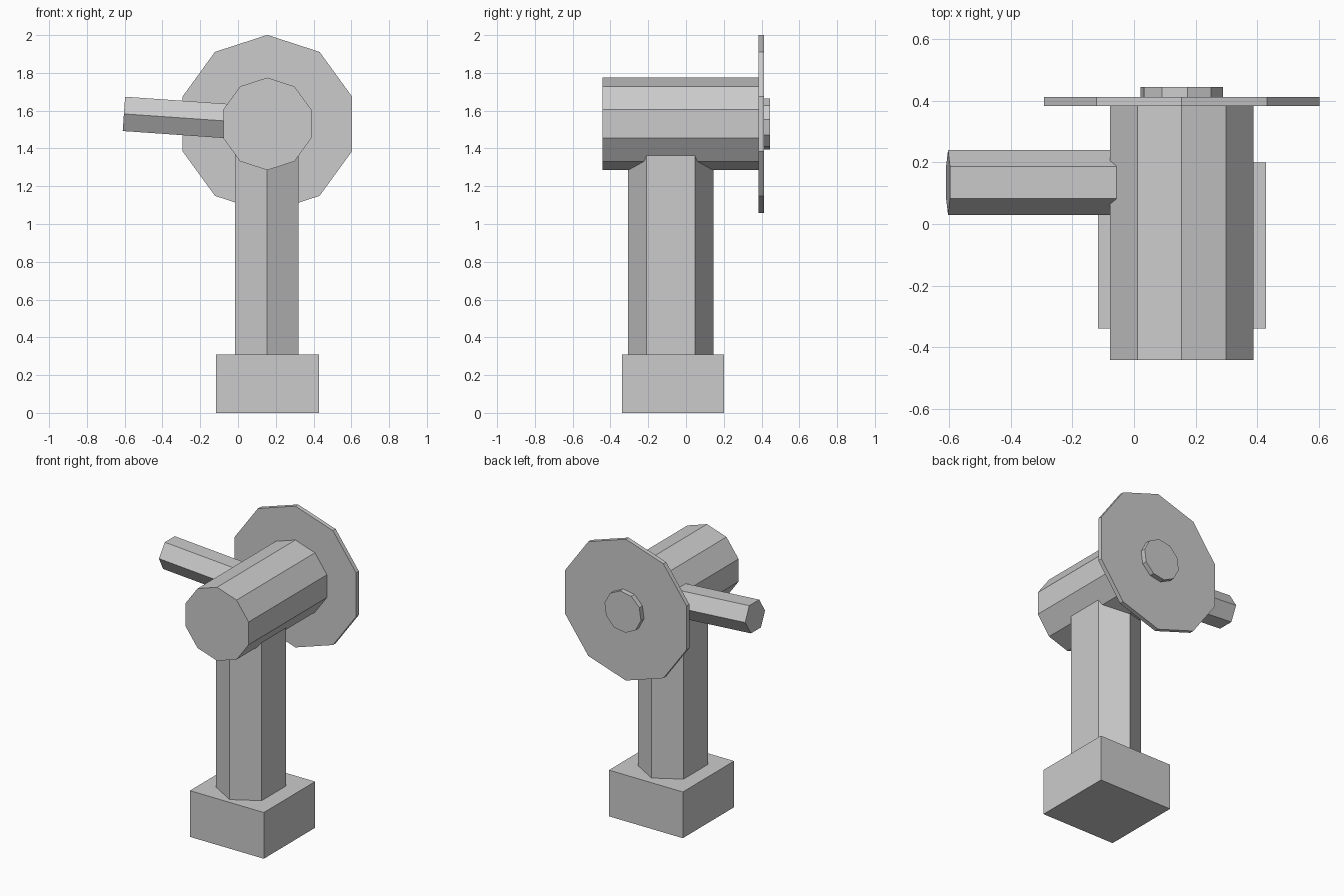
import bpy, bmesh, math
from mathutils import Vector

if "Cube" in bpy.data.objects:
    bpy.data.objects.remove(bpy.data.objects["Cube"])


def prism(name, start, end, ring_u, ring_v, sides, phase=0.0):
    """Flat-capped prism from start to end; ring_u / ring_v are the cross-section radii vectors."""
    start, end, ring_u, ring_v = map(Vector, (start, end, ring_u, ring_v))
    bm = bmesh.new()
    angles = [math.radians(phase) + math.tau * i / sides for i in range(sides)]
    rings = [[bm.verts.new(c + ring_u * math.cos(a) + ring_v * math.sin(a)) for a in angles]
             for c in (start, end)]
    for i in range(sides):
        j = (i + 1) % sides
        bm.faces.new((rings[0][i], rings[0][j], rings[1][j], rings[1][i]))
    for ring in rings:
        bm.faces.new(ring)
    bmesh.ops.recalc_face_normals(bm, faces=bm.faces[:])
    mesh = bpy.data.meshes.new(name)
    bm.to_mesh(mesh)
    bm.free()
    obj = bpy.data.objects.new(name, mesh)
    bpy.context.collection.objects.link(obj)
    return obj


CX, CZ = 0.155, 1.53   # shared axis of barrel, disc and hub


def along_y(name, y0, y1, radius, phase):
    return prism(name, (CX, y0, CZ), (CX, y1, CZ), (radius, 0, 0), (0, 0, radius), 10, phase)


# Square base block
bpy.ops.mesh.primitive_cube_add(size=1, location=(0.156, -0.07, 0.154))
base = bpy.context.object
base.name = "base"
base.scale = (0.545, 0.54, 0.308)

# Six-sided post, slightly wider front to back, ending inside the barrel
post_profile = prism("post", (0.153, -0.081, 0.30), (0.153, -0.081, 1.50),
                     (0.194, 0, 0), (0, 0.226, 0), 6, 30)
for v in post_profile.data.vertices:      # widen the flat side faces
    dy = v.co.y + 0.081
    if abs(dy) < 0.2:
        v.co.y = -0.081 + math.copysign(0.128, dy)

# Barrel, thin disc and small hub
along_y("barrel", -0.442, 0.39, 0.245, 90)
along_y("disc", 0.383, 0.412, 0.471, 90)
along_y("hub", 0.405, 0.445, 0.136, 10)

# Handle bar, sloping gently up and away from the barrel
tilt = math.atan2(0.053, 0.76)
r = 0.105
prism("handle", (-0.604, 0.135, 1.583), (0.10, 0.135, 1.583 - 0.704 * math.tan(tilt)),
      (0, r, 0), (r * math.sin(tilt), 0, r * math.cos(tilt)), 6)
